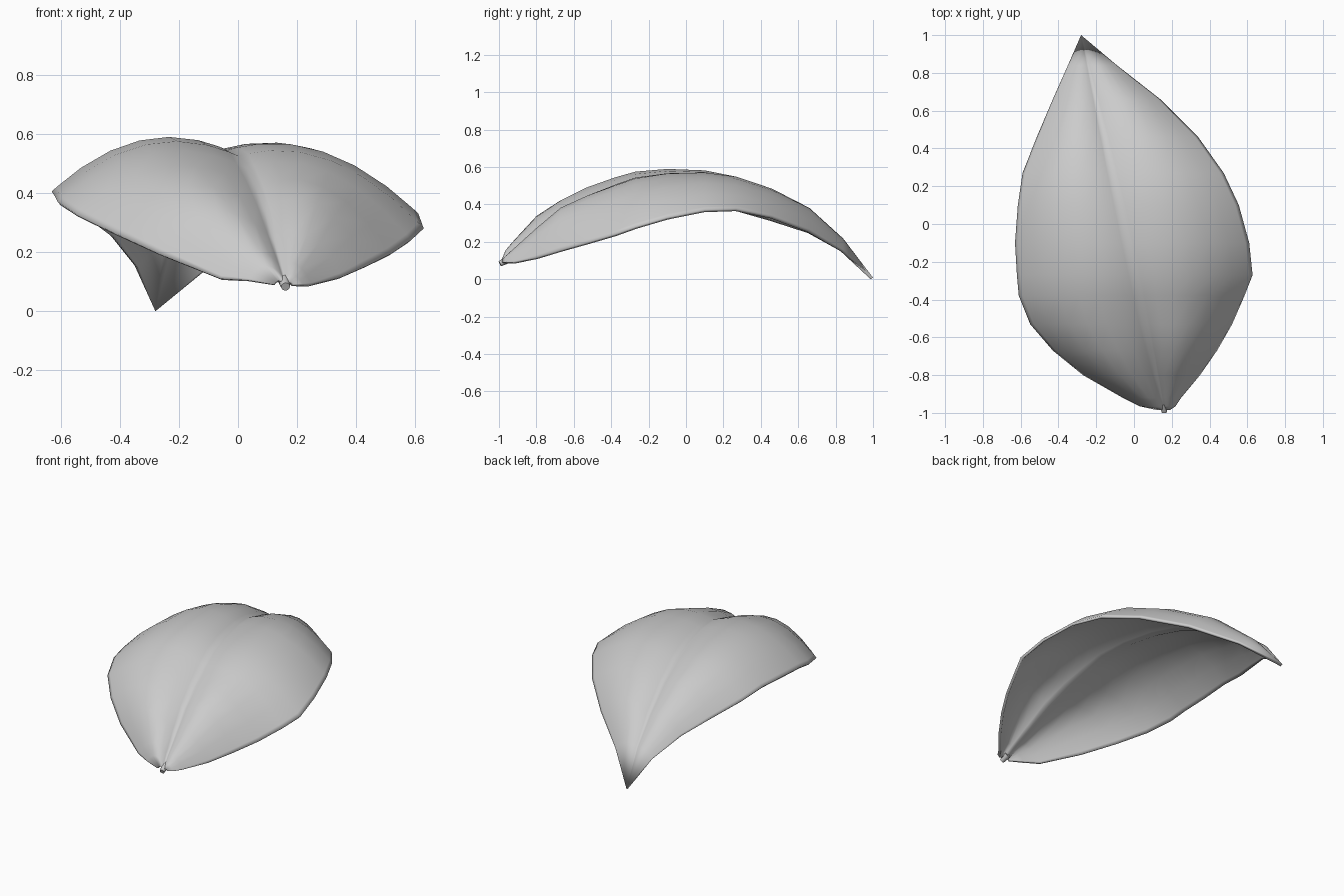
import bpy
import bmesh
from mathutils import Vector

default_cube = bpy.data.objects.get("Cube")
if default_cube:
    bpy.data.objects.remove(default_cube, do_unlink=True)

# Material
leaf_grey = bpy.data.materials.new("leaf grey")
leaf_grey.use_nodes = True
colour = (0.6, 0.6, 0.6, 1.0)
leaf_grey.diffuse_color = colour
shader = leaf_grey.node_tree.nodes["Principled BSDF"]
shader.inputs["Base Color"].default_value = colour
shader.inputs["Roughness"].default_value = 0.6

# Stations along the leaf: y, midrib z, (x, z) of the right rim, (x, z) of the left rim
STATIONS = [
    (-.985, .09, (.12, .09), (.19, .09)),
    (-.965, .11, (.03, .105), (.22, .09)),
    (-.92, .15, (-.06, .11), (.25, .09)),
    (-.80, .24, (-.27, .195), (.35, .115)),
    (-.67, .34, (-.43, .27), (.44, .155)),
    (-.53, .42, (-.55, .33), (.52, .195)),
    (-.38, .485, (-.61, .37), (.585, .24)),
    (-.27, .525, (-.62, .39), (.628, .28)),
    (-.10, .545, (-.63, .405), (.61, .33)),
    (.10, .54, (-.615, .405), (.555, .37)),
    (.27, .51, (-.59, .375), (.475, .375)),
    (.46, .44, (-.515, .32), (.34, .335)),
    (.66, .33, (-.43, .255), (.14, .26)),
    (.84, .20, (-.35, .155), (-.09, .155)),
]
TIP = Vector((-.28, 1, .008))
# Fractions from rib to rim, tighter at the crease and at the rim
STEPS = [.05] + [i / 6 for i in range(1, 6)] + [.97, 1]


def rib_x(y):
    """The midrib runs straight when seen from above."""
    return -.058 - .222 * y


def half_section(rib, rim):
    """Arched points from the midrib out to the rim, without the rib point."""
    rise = (.1 - .025 * rib.y) * min(1, abs(rim.x - rib.x) / .33)
    points = []
    for s in STEPS:
        point = rib.lerp(rim, s)
        point.z += 4 * rise * s * (1 - s)
        points.append(point)
    return points


# Blade: arched rows joined into a sheet that closes at the tip
bm = bmesh.new()
rows = []
for y, rib_z, right, left in STATIONS:
    rib = Vector((rib_x(y), y, rib_z))
    right_half = half_section(rib, Vector((right[0], y, right[1])))
    left_half = half_section(rib, Vector((left[0], y, left[1])))
    row = right_half[::-1] + [rib] + left_half
    rows.append([bm.verts.new(p) for p in row])
for near, far in zip(rows, rows[1:]):
    for i in range(len(near) - 1):
        bm.faces.new((near[i], near[i + 1], far[i + 1], far[i]))
tip_vert = bm.verts.new(TIP)
for a, b in zip(rows[-1], rows[-1][1:]):
    bm.faces.new((a, b, tip_vert))
mesh = bpy.data.meshes.new("leaf_blade")
bm.to_mesh(mesh)
bm.free()
mesh.materials.append(leaf_grey)
blade = bpy.data.objects.new("leaf_blade", mesh)
bpy.context.collection.objects.link(blade)

# Give the blade a thin, softly shaded rim
thickness = blade.modifiers.new("thickness", "SOLIDIFY")
thickness.thickness = 0.016
thickness.offset = -1
bpy.context.view_layer.objects.active = blade
blade.select_set(True)
bpy.ops.object.modifier_apply(modifier=thickness.name)
bpy.ops.object.shade_smooth_by_angle(angle=1.9)
blade.select_set(False)

# Keep the thickened tip on the ground
for vert in blade.data.vertices:
    vert.co.z = max(vert.co.z, 0)

# Stem: short rounded nub at the base of the midrib
start, end = Vector((.155, -.95, .105)), Vector((.161, -.995, .083))
bpy.ops.mesh.primitive_cone_add(vertices=10, radius1=.02, radius2=.015,
                                depth=(end - start).length,
                                location=(start + end) / 2)
stem = bpy.context.object
stem.name = "stem"
stem.rotation_euler = (end - start).to_track_quat("Z", "Y").to_euler()
stem.data.materials.append(leaf_grey)
bpy.ops.object.shade_smooth_by_angle(angle=0.9)
